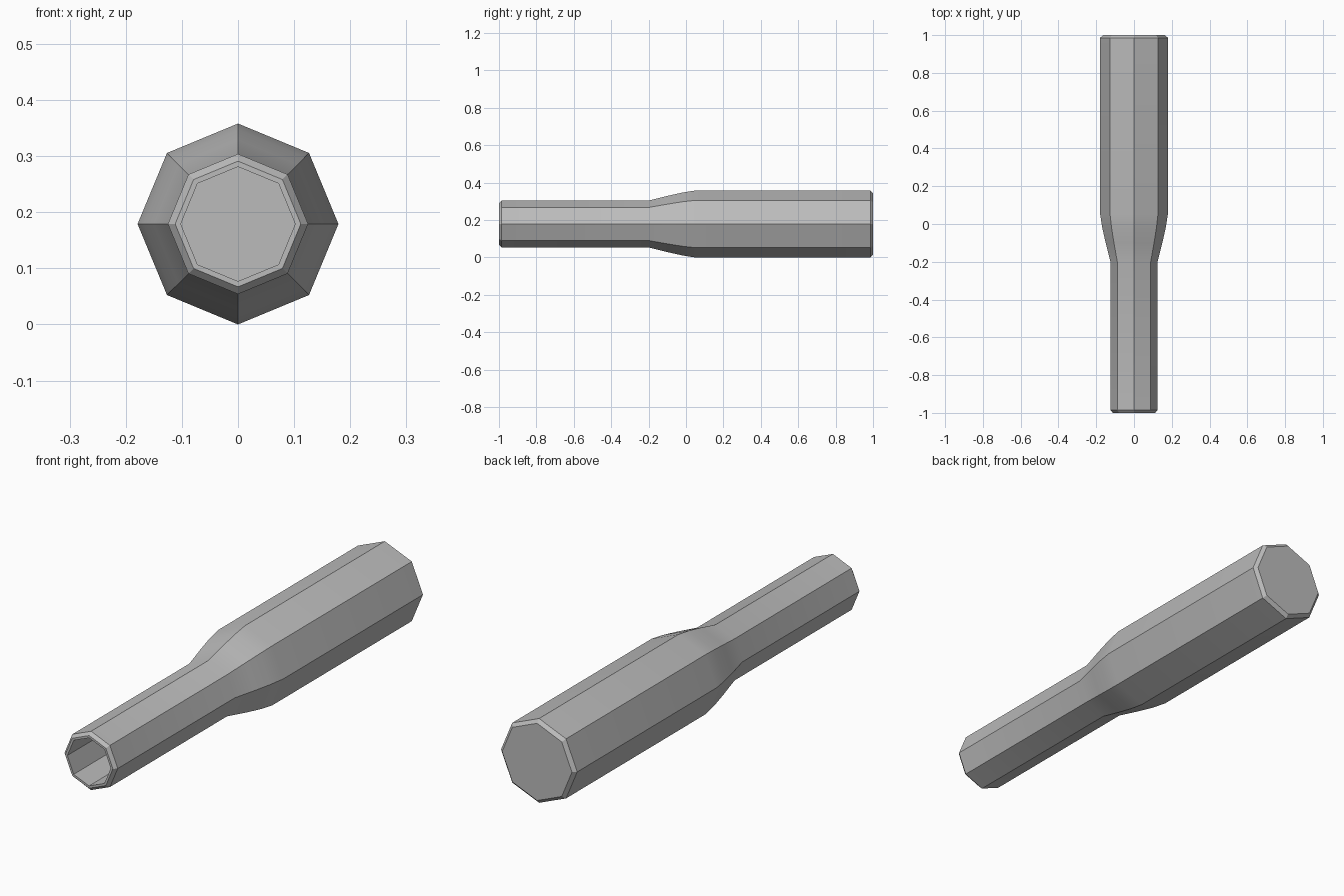
import bpy, bmesh, math

if "Cube" in bpy.data.objects:
    bpy.data.objects.remove(bpy.data.objects["Cube"])

SIDES = 8
CENTRE_Z = 0.179

# Closed body profile (y, radius): rear cap, barrel, curved shoulder, neck, rim, bore
profile = [
    (1.0, 0.164), (0.986, 0.179),
    (0.05, 0.179), (-0.02, 0.168), (-0.1, 0.150), (-0.2, 0.125),
    (-0.986, 0.125), (-1.0, 0.112), (-1.0, 0.102),
    (-0.2, 0.102),
]

grey = bpy.data.materials.new("grey")
grey.diffuse_color = (0.5, 0.5, 0.5, 1)
grey.use_nodes = True
grey.node_tree.nodes["Principled BSDF"].inputs["Base Color"].default_value = grey.diffuse_color


def lathe(name, points, material):
    """Sweep a profile around the y axis into an eight-sided solid."""
    bm = bmesh.new()
    rings = []
    for y, r in points:
        angles = [2 * math.pi * i / SIDES for i in range(SIDES)]
        rings.append([bm.verts.new((r * math.cos(a), y, CENTRE_Z + r * math.sin(a)))
                      for a in angles])
    for a, b in zip(rings, rings[1:]):
        for i in range(SIDES):
            j = (i + 1) % SIDES
            bm.faces.new((a[i], a[j], b[j], b[i]))
    # Rear cap and floor of the bore
    bm.faces.new(rings[0])
    bm.faces.new(rings[-1])
    bmesh.ops.recalc_face_normals(bm, faces=bm.faces)
    mesh = bpy.data.meshes.new(name)
    bm.to_mesh(mesh)
    bm.free()
    mesh.materials.append(material)
    obj = bpy.data.objects.new(name, mesh)
    bpy.context.collection.objects.link(obj)
    return obj


body = lathe("hollow_body", profile, grey)

# Smooth the shoulder along its length, keep the eight long edges sharp
bpy.context.view_layer.objects.active = body
body.select_set(True)
bpy.ops.object.shade_smooth_by_angle(angle=math.radians(30))
